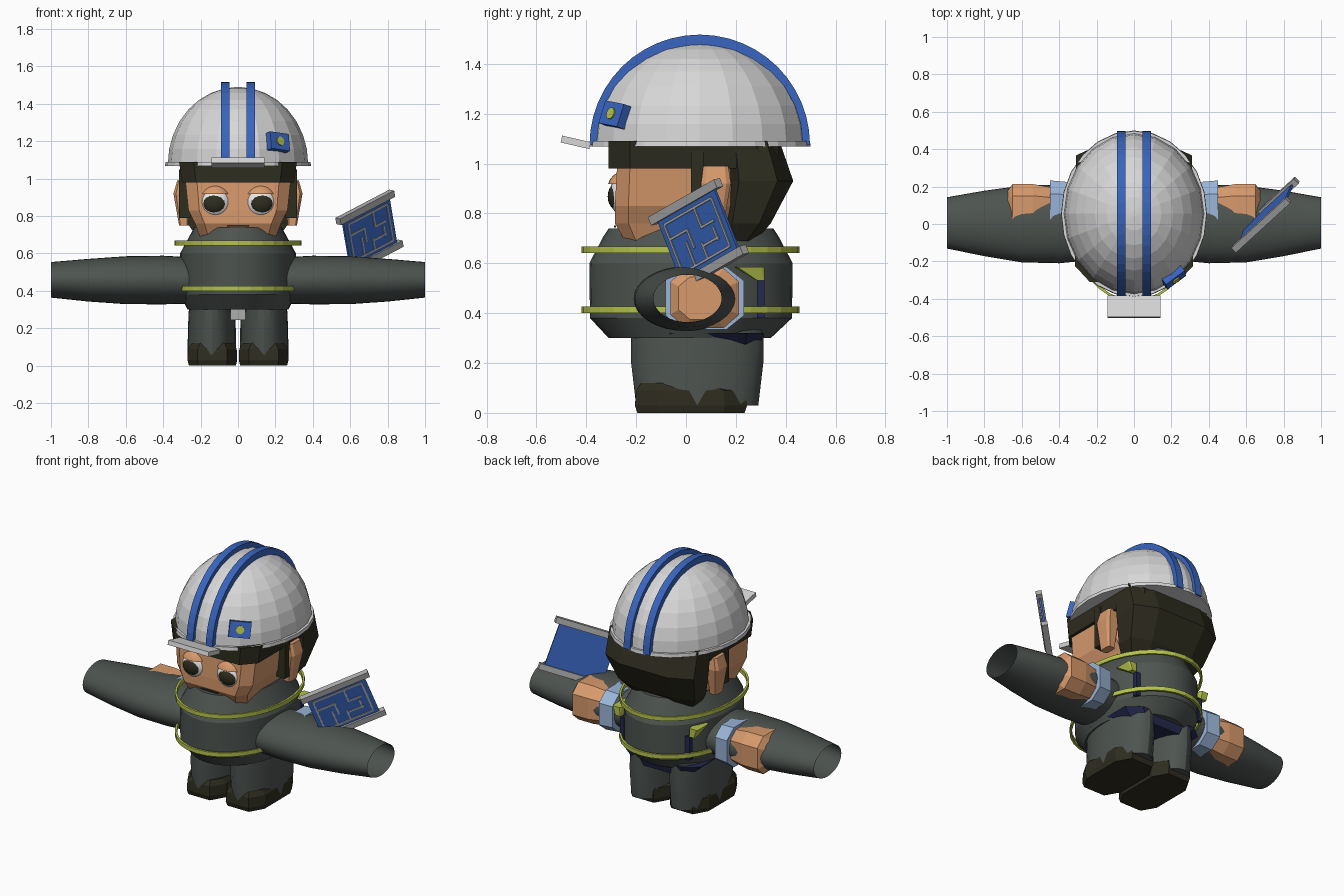
import bpy, bmesh, math
from mathutils import Matrix, Vector

if "Cube" in bpy.data.objects:
    bpy.data.objects.remove(bpy.data.objects["Cube"])


def material(name, r, g, b):
    m = bpy.data.materials.new(name)
    m.use_nodes = True
    m.diffuse_color = (r, g, b, 1)
    m.node_tree.nodes["Principled BSDF"].inputs["Base Color"].default_value = (r, g, b, 1)
    return m


JACKET = material("charcoal green", .075, .088, .08)
SHELL = material("helmet white", .68, .68, .68)
BLUE = material("blue", .04, .13, .52)
LIME = material("lime", .46, .54, .07)
SKIN = material("skin", .68, .32, .15)
DARK = material("dark brown", .028, .026, .014)
CUFF = material("light blue", .32, .46, .68)
NAVY = material("navy", .018, .022, .075)
GREY = material("grey", .43, .43, .43)
EYE = material("eye white", .85, .85, .85)


def finish(name, bm, mat, smooth=False):
    bmesh.ops.recalc_face_normals(bm, faces=bm.faces)
    mesh = bpy.data.meshes.new(name)
    bm.to_mesh(mesh)
    bm.free()
    mesh.materials.append(mat)
    ob = bpy.data.objects.new(name, mesh)
    bpy.context.collection.objects.link(ob)
    if smooth:
        bpy.ops.object.select_all(action='DESELECT')
        ob.select_set(True)
        bpy.context.view_layer.objects.active = ob
        bpy.ops.object.shade_smooth_by_angle(angle=math.radians(25))
    return ob


def circle(n):
    return [(math.cos(math.tau * i / n), math.sin(math.tau * i / n)) for i in range(n)]


def chamfered(c):
    k = 1 - c
    return [(1, -k), (1, k), (k, 1), (-k, 1), (-1, k), (-1, -k), (-k, -1), (k, -1)]


def loft(name, rings, shape, mat, axis="z", caps=True, smooth=False, closed=False):
    """Rings are (position, centre a, centre b, radius a, radius b)."""
    bm = bmesh.new()
    loops = []
    for t, ca, cb, ra, rb in rings:
        pts = [(ca + ra * a, cb + rb * b) for a, b in shape]
        loops.append([bm.verts.new((a, b, t) if axis == "z" else (t, a, b)) for a, b in pts])
    n = len(shape)
    pairs = list(zip(loops, loops[1:])) + ([(loops[-1], loops[0])] if closed else [])
    for p, q in pairs:
        for i in range(n):
            j = (i + 1) % n
            bm.faces.new((p[i], p[j], q[j], q[i]))
    if caps and not closed:
        bm.faces.new(loops[0])
        bm.faces.new(loops[-1])
    return finish(name, bm, mat, smooth)


def box(name, centre, size, mat, rot=Matrix.Identity(3)):
    bm = bmesh.new()
    bmesh.ops.create_cube(bm, size=1)
    bm.transform(Matrix.Translation(centre) @ rot.to_4x4() @ Matrix.Diagonal((*size, 1)))
    return finish(name, bm, mat)


def ball(name, centre, radii, mat, cut=None):
    bm = bmesh.new()
    bmesh.ops.create_uvsphere(bm, u_segments=20, v_segments=12, radius=1)
    bm.transform(Matrix.Translation(centre) @ Matrix.Diagonal((*radii, 1)))
    if cut is not None:
        bmesh.ops.bisect_plane(bm, geom=bm.verts[:] + bm.edges[:] + bm.faces[:],
                               plane_co=(0, 0, cut), plane_no=(0, 0, -1), clear_outer=True)
        bmesh.ops.holes_fill(bm, edges=[e for e in bm.edges if e.is_boundary])
    return finish(name, bm, mat, True)


def frame(x, y, z):
    return Matrix((x, y, z)).transposed()


# Jacket and reflective bands
loft("jacket", [(.3, 0, .015, .27, .325), (.38, 0, .02, .31, .405), (.6, 0, .02, .31, .408),
                (.71, 0, .02, .25, .35), (.74, 0, .02, .235, .33)], circle(32), JACKET, smooth=True)
for name, z in (("lower_band", .413), ("upper_band", .655)):
    loft(name, [(z - .013, 0, .018, .34, .437), (z + .013, 0, .018, .34, .437),
                (z + .013, 0, .018, .328, .423), (z - .013, 0, .018, .328, .423)],
         circle(32), LIME, closed=True)

# Hips and shirt tail
loft("hips", [(.25, 0, .1, .2, .19), (.32, 0, .09, .275, .22)], chamfered(.3), NAVY)
box("shirt_tail", (0, -.17, .28), (.08, .03, .07), GREY)

for side, s in (("left", 1), ("right", -1)):
    # Legs and shoes
    loft(side + "_leg", [(.03, s * .14, .045, .13, .245), (.2, s * .14, .045, .128, .265),
                         (.36, s * .14, .045, .12, .265)], circle(24), JACKET, smooth=True)
    loft(side + "_shoe", [(0, s * .137, .02, .125, .215), (.03, s * .137, .02, .133, .225),
                          (.09, s * .137, .02, .13, .22), (.12, s * .137, -.02, .11, .16)],
         chamfered(.4), DARK)
    # Open sleeves with cuffs and hands inside
    loft(side + "_sleeve", [(s * .2, 0, .455, .19, .122), (s * .4, 0, .458, .21, .13),
                            (s * .6, 0, .457, .205, .128), (s * .8, .003, .457, .175, .114),
                            (s, .006, .459, .137, .095)],
         circle(32), JACKET, axis="x", caps=False, smooth=True)
    loft(side + "_cuff", [(s * .36, .075, .46, .15, .12), (s * .45, .075, .46, .158, .126)],
         chamfered(.45), CUFF, axis="x")
    loft(side + "_hand", [(s * .44, .075, .46, .12, .105), (s * .54, .075, .46, .138, .12),
                          (s * .65, .075, .46, .138, .12), (s * .68, .07, .46, .1, .085)],
         chamfered(.45), SKIN, axis="x")
    # Vest corner showing behind the arm
    loft(side + "_vest_tab", [(.53, s * .26, .3, .02, .015), (.585, s * .27, .255, .03, .06)],
         chamfered(.2), LIME)
    box(side + "_vest_edge", (s * .23, .3, .455), (.03, .03, .15), NAVY)
    # Ears and sideburns
    loft(side + "_ear", [(.75, s * .29, .11, .025, .04), (.92, s * .3, .12, .045, .06),
                         (.99, s * .295, .12, .03, .05)], chamfered(.3), SKIN)
    box(side + "_sideburn", (s * .285, .045, .92), (.06, .05, .26), DARK)
    # Eyes
    ball(side + "_eye", (s * .122, -.262, .872), (.08, .045, .076), EYE)
    ball(side + "_pupil", (s * .125, -.274, .868), (.066, .04, .056), DARK)
    ball(side + "_eyelid", (s * .122, -.262, .875), (.086, .058, .09), SKIN, cut=.917)

# Head and hair
loft("face", [(.68, 0, -.04, .2, .2), (.76, 0, -.04, .23, .245), (.83, 0, -.04, .265, .245),
              (1.02, 0, -.04, .285, .235)], chamfered(.22), SKIN)
box("mouth", (0, -.285, .747), (.12, .008, .008), DARK)
loft("hair_cap", [(.98, 0, .03, .3, .34), (1.09, 0, .03, .315, .34)], chamfered(.25), DARK)
loft("back_hair", [(.69, 0, .2, .22, .08), (.76, 0, .24, .27, .1), (.93, 0, .29, .31, .14),
                   (1.09, 0, .26, .31, .115)], chamfered(.45), DARK)

# Helmet dome and brim
dome = [(1.08 + .41 * math.sin(a), 0, .055, .375 * math.cos(a), .43 * math.cos(a))
        for a in [math.radians(d) for d in (0, 11, 22, 34, 45, 56, 67, 78, 88)]]
loft("helmet_dome", dome, circle(20), SHELL)
loft("helmet_brim", [(1.068, 0, .055, .39, .445), (1.09, 0, .055, .388, .442)], circle(24), SHELL)
box("visor", (0, -.442, 1.085), (.285, .118, .028), SHELL, Matrix.Rotation(math.radians(-13), 3, 'X'))

# Helmet stripes
for name, x in (("left_stripe", .068), ("right_stripe", -.068)):
    bm = bmesh.new()
    rows = []
    for i in range(25):
        a = math.pi * i / 24
        rows.append([bm.verts.new((x + dx, .055 + r * math.cos(a), 1.075 + r * math.sin(a)))
                     for dx, r in ((-.023, .4), (.023, .4), (.023, .442), (-.023, .442))])
    for p, q in zip(rows, rows[1:]):
        for i in range(4):
            bm.faces.new((p[i], p[(i + 1) % 4], q[(i + 1) % 4], q[i]))
    bm.faces.new(rows[0])
    bm.faces.new(rows[-1])
    finish(name, bm, BLUE)

# Helmet badge
n = Vector((.6, -.75, .28)).normalized()
u = Vector((.78, .6, -.12))
u = (u - n * u.dot(n)).normalized()
R = frame(u, n.cross(u), n)
c = Vector((.213, -.285, 1.195))
box("badge", c, (.125, .095, .04), BLUE, R)
bm = bmesh.new()
bmesh.ops.create_cone(bm, cap_ends=True, segments=12, radius1=.024, radius2=.024, depth=.008)
bm.transform(Matrix.Translation(c + n * .022) @ R.to_4x4())
finish("badge_disc", bm, LIME)

# Unrolled plan sheet with rollers
u = Vector((.29, .265, .152)).normalized()
v = Vector((-.05, -.11, .27))
v = (v - u * v.dot(u)).normalized()
n = u.cross(v)
R = frame(u, v, n)
c = Vector((.703, .05, .713))
box("plan_sheet", c, (.36, .28, .012), BLUE, R)
for name, d in (("top_roller", .145), ("bottom_roller", -.145)):
    box(name, c + v * d, (.42, .036, .036), GREY, R)

# Plan lines: centre and length, along or across the sheet
lines = [(0, .105, .3, 0), (0, -.105, .3, 0), (-.15, 0, .21, 1), (.15, 0, .21, 1),
         (-.09, .04, .11, 0), (-.04, 0, .08, 1), (-.07, -.05, .1, 1), (.04, .06, .09, 1),
         (.08, .02, .08, 0), (.06, -.05, .1, 0), (.01, -.07, .07, 1), (.1, -.03, .06, 1)]
for a, b, length, across in lines:
    size = (.01, length, .006) if across else (length, .01, .006)
    box("plan_line", c + u * a + v * b + n * .008, size, GREY, R)
